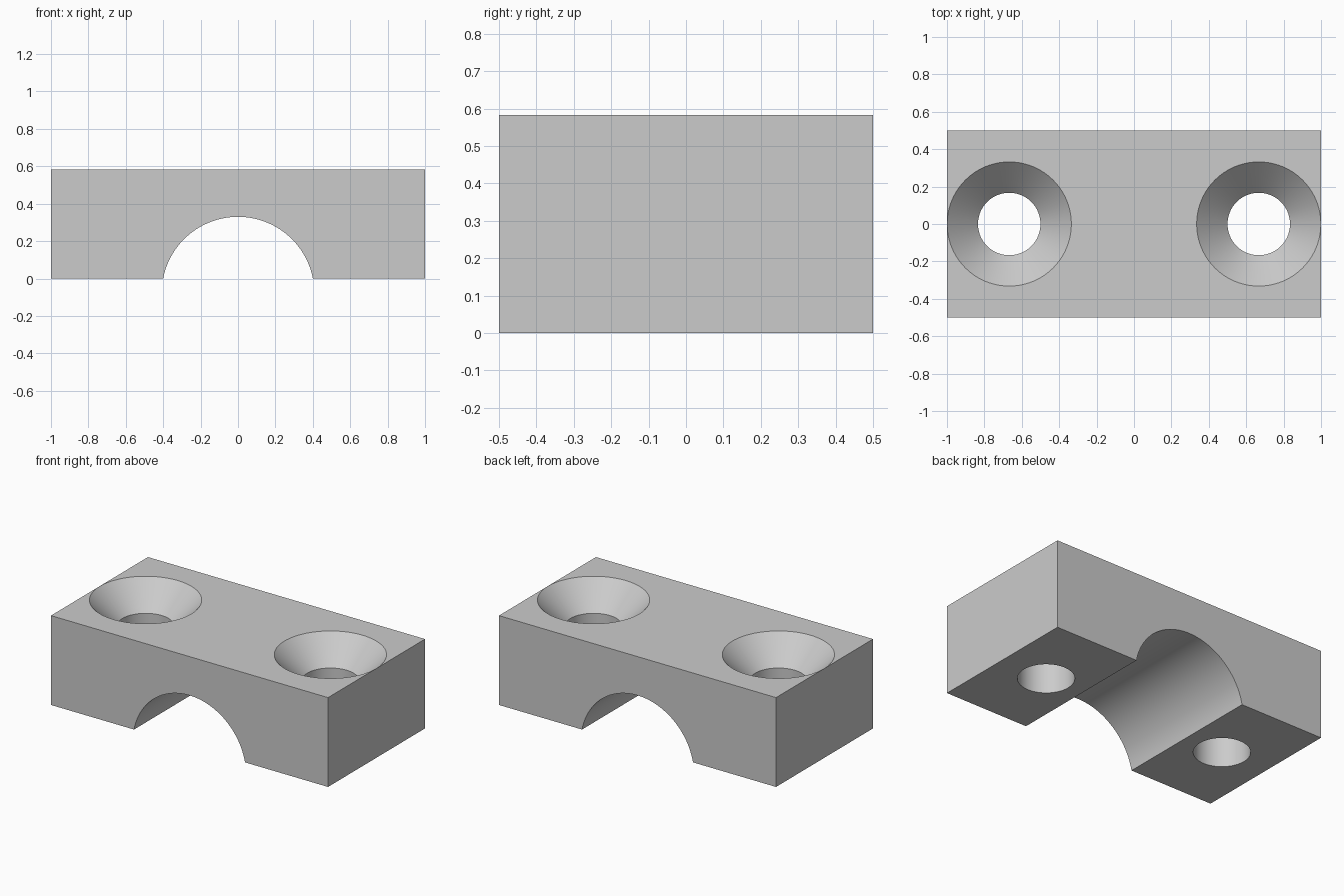
import bpy, bmesh, math
from mathutils import Matrix, Vector

cube = bpy.data.objects.get("Cube")
if cube:
    bpy.data.objects.remove(cube, do_unlink=True)

LENGTH, DEPTH, HEIGHT = 2.0, 1.0, 0.583
ARCH_R, ARCH_Z = 0.408, -0.078          # channel radius and axis height
HOLE_X, HOLE_R, SINK_R = 0.667, 0.167, 0.332
SINK_DEPTH = SINK_R - HOLE_R            # 45 degree countersink
ARCH_STEPS, SIDES = 48, 96

grey = bpy.data.materials.new("light_grey")
grey.use_nodes = True
grey.diffuse_color = (0.6, 0.6, 0.6, 1)
grey.node_tree.nodes["Principled BSDF"].inputs["Base Color"].default_value = grey.diffuse_color


def make_object(name, bm):
    bmesh.ops.recalc_face_normals(bm, faces=bm.faces)
    mesh = bpy.data.meshes.new(name)
    bm.to_mesh(mesh)
    bm.free()
    mesh.materials.append(grey)
    obj = bpy.data.objects.new(name, mesh)
    bpy.context.collection.objects.link(obj)
    return obj


def make_block():
    """Front profile with an arched channel, extruded from front to back."""
    half = LENGTH / 2
    start = math.asin(-ARCH_Z / ARCH_R)
    points = [(half, 0), (half, HEIGHT), (-half, HEIGHT), (-half, 0)]
    for i in range(ARCH_STEPS + 1):
        a = math.pi - start - (math.pi - 2 * start) * i / ARCH_STEPS
        points.append((ARCH_R * math.cos(a), ARCH_Z + ARCH_R * math.sin(a)))
    bm = bmesh.new()
    face = bm.faces.new([bm.verts.new((x, -DEPTH / 2, z)) for x, z in points])
    ext = bmesh.ops.extrude_face_region(bm, geom=[face])
    moved = [v for v in ext["geom"] if isinstance(v, bmesh.types.BMVert)]
    bmesh.ops.translate(bm, verts=moved, vec=(0, DEPTH, 0))
    return make_object("clamp_block", bm)


def make_hole_cutter(x):
    """Revolved outline of a countersunk screw hole."""
    extra = 0.1
    outline = [(HOLE_R, -extra), (HOLE_R, HEIGHT - SINK_DEPTH), (SINK_R + extra, HEIGHT + extra)]
    bm = bmesh.new()
    rings = []
    for r, z in outline:
        angles = [2 * math.pi * i / SIDES for i in range(SIDES)]
        rings.append([bm.verts.new((x + r * math.cos(a), r * math.sin(a), z)) for a in angles])
    for low, high in zip(rings, rings[1:]):
        for i in range(SIDES):
            j = (i + 1) % SIDES
            bm.faces.new((low[i], low[j], high[j], high[i]))
    bm.faces.new(rings[0])
    bm.faces.new(rings[-1])
    cutter = make_object("hole_cutter", bm)
    cutter.hide_render = True
    return cutter


# Block with the two countersunk holes cut through it
block = make_block()
bpy.ops.object.select_all(action="DESELECT")
block.select_set(True)
bpy.context.view_layer.objects.active = block
for side in (-1, 1):
    cutter = make_hole_cutter(side * HOLE_X)
    mod = block.modifiers.new("screw_hole", "BOOLEAN")
    mod.operation = "DIFFERENCE"
    mod.solver = "EXACT"
    mod.object = cutter
    bpy.ops.object.modifier_apply(modifier=mod.name)
    bpy.data.objects.remove(cutter, do_unlink=True)

# Smooth channel and holes, crisp edges
bpy.ops.object.shade_smooth_by_angle(angle=math.radians(30))
